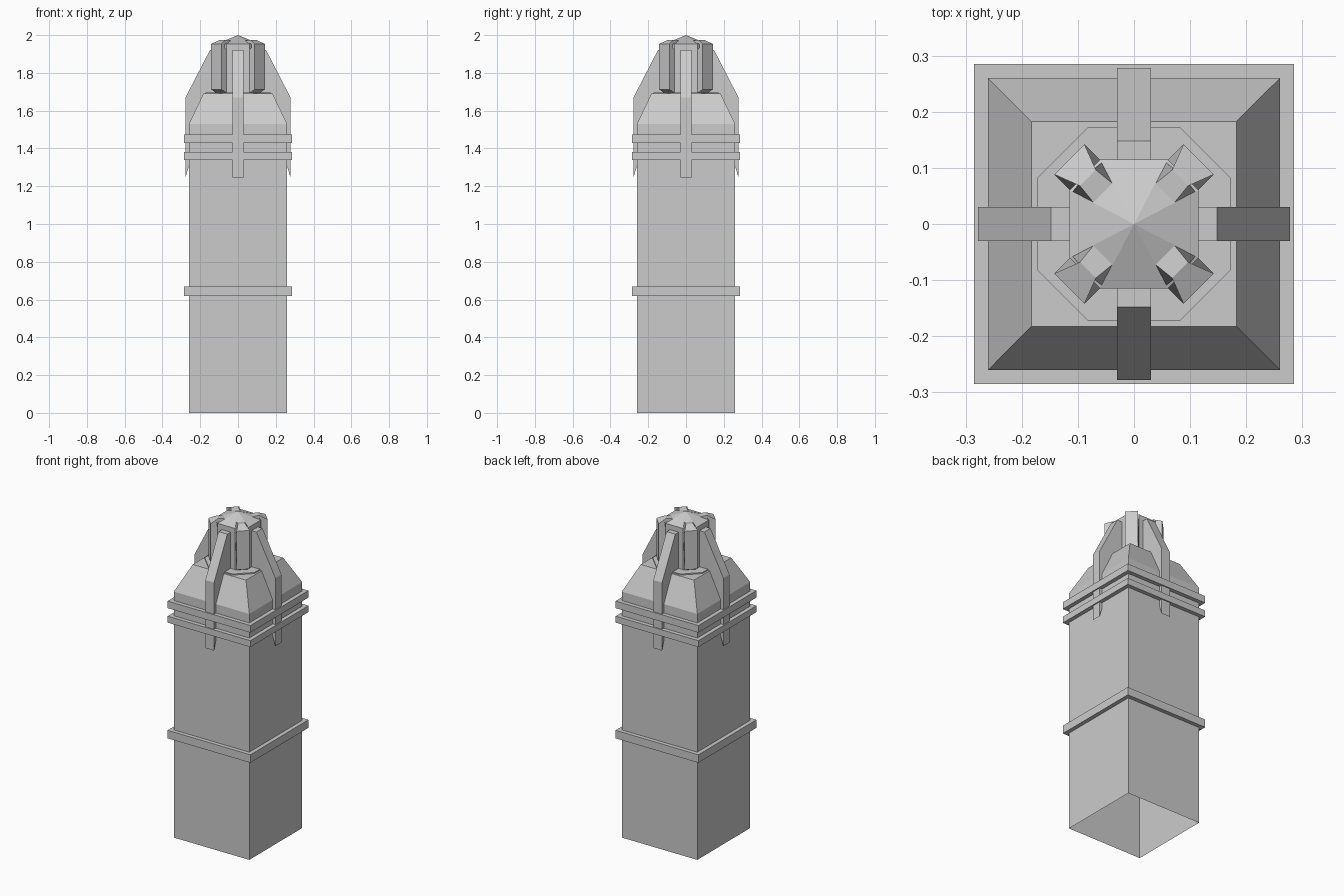
import bpy
from math import pi
from mathutils import Matrix

if "Cube" in bpy.data.objects:
    bpy.data.objects.remove(bpy.data.objects["Cube"])


def make(name, verts, faces, turn=0.0):
    m = Matrix.Rotation(turn, 4, 'Z')
    mesh = bpy.data.meshes.new(name)
    mesh.from_pydata([tuple(m @ Matrix.Translation(v).to_translation()) for v in verts], [], faces)
    mesh.update()
    ob = bpy.data.objects.new(name, mesh)
    bpy.context.collection.objects.link(ob)
    return ob


def loft(name, rings, cap_bottom=True, cap_top=True, closed=False, turn=0.0):
    """Bridge equal-sized vertex rings into one surface."""
    n, k = len(rings[0]), len(rings)
    verts = [v for r in rings for v in r]
    faces = []
    for i in range(k if closed else k - 1):
        a, b = i * n, ((i + 1) % k) * n
        faces += [(a + j, a + (j + 1) % n, b + (j + 1) % n, b + j) for j in range(n)]
    if not closed:
        if cap_bottom:
            faces.append(tuple(reversed(range(n))))
        if cap_top:
            faces.append(tuple(range((k - 1) * n, k * n)))
    return make(name, verts, faces, turn)


def square(h, z):
    return [(-h, -h, z), (h, -h, z), (h, h, z), (-h, h, z)]


def octagon(h, c, z):
    return [(-c, -h, z), (c, -h, z), (h, -c, z), (h, c, z),
            (c, h, z), (-c, h, z), (-h, c, z), (-h, -c, z)]


# Hollow shaft with sloped shoulders, open underneath
loft("tower_shaft", [square(0.26, 0), square(0.26, 1.53), square(0.183, 1.69)], cap_bottom=False)

# Raised bands around the shaft
for i, (z0, z1) in enumerate([(0.62, 0.67), (1.34, 1.38), (1.43, 1.474)]):
    loft(f"band_{i + 1}", [square(0.26, z0), square(0.285, z0),
                           square(0.285, z1), square(0.26, z1)], closed=True)

# Octagonal plinth, lantern walls and pointed cap
loft("lantern_plinth", [octagon(0.172, 0.082, 1.685), octagon(0.172, 0.082, 1.697)])
loft("lantern", [octagon(0.115, 0.06, 1.69), octagon(0.115, 0.06, 1.953)],
     cap_bottom=False, cap_top=False)
make("lantern_cap", octagon(0.115, 0.06, 1.953) + [(0, 0, 2.0)],
     [(j, (j + 1) % 8, 8) for j in range(8)])

# Fins on the four sides: (distance from axis, height)
fin = [(0.26, 1.305), (0.278, 1.247), (0.278, 1.67), (0.148, 1.922),
       (0.112, 1.922), (0.112, 1.69), (0.183, 1.69), (0.26, 1.53)]
for i in range(4):
    loft(f"fin_{i + 1}", [[(d, w, z) for d, z in fin] for w in (0.03, -0.03)], turn=i * pi / 2)

# Diagonal corner piers: (distance, half width, height)
pier = [(0.118, 0.038, 1.69), (0.163, 0.038, 1.713), (0.163, 0.038, 1.953),
        (0.116, 0.02, 1.975), (0.077, 0.024, 1.97), (0.118, 0.038, 1.953)]
for i in range(4):
    loft(f"pier_{i + 1}", [[(d, s * w, z) for d, w, z in pier] for s in (1, -1)],
         turn=pi / 4 + i * pi / 2)
